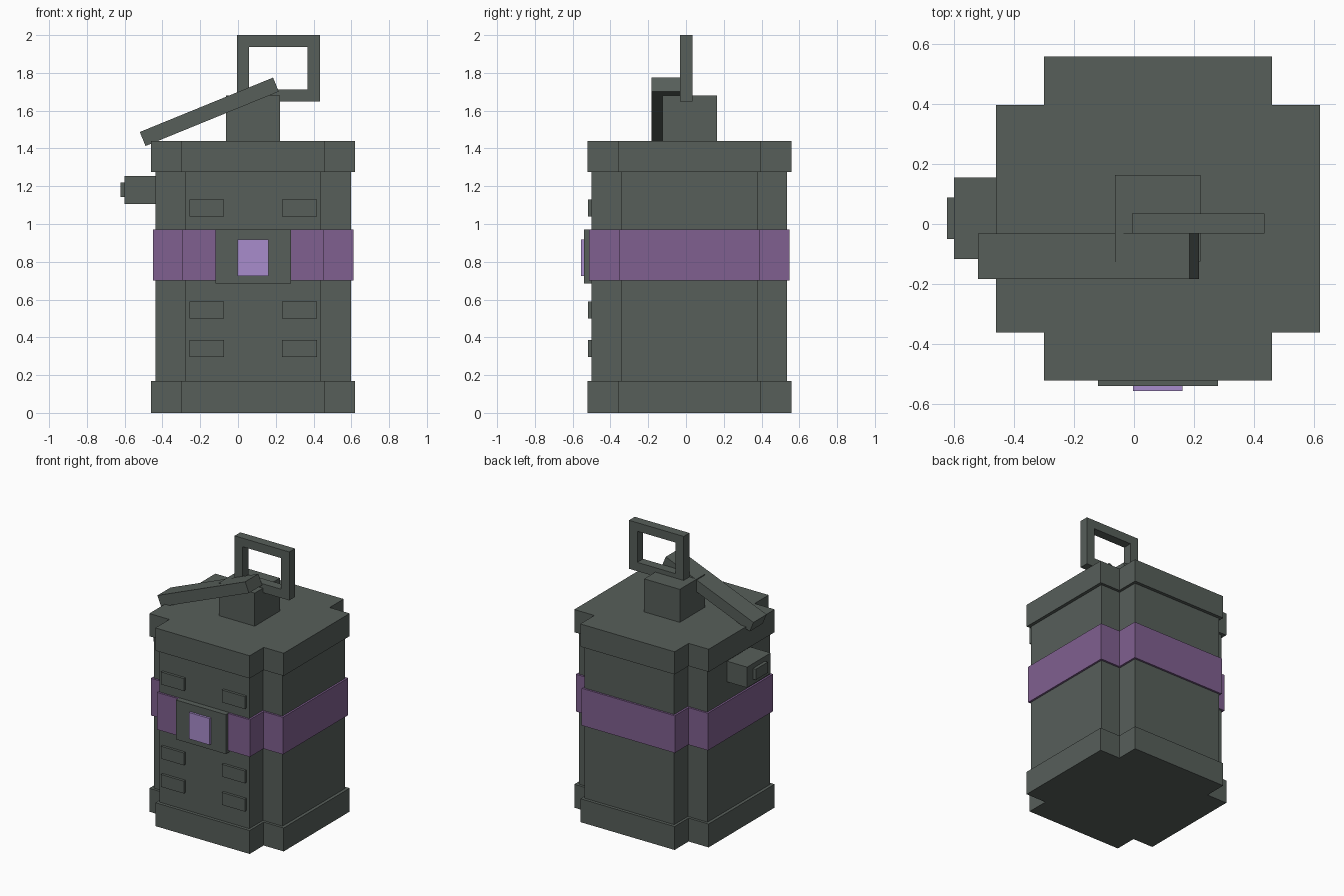
import bpy
import bmesh
from math import radians
from mathutils import Matrix

cube = bpy.data.objects.get("Cube")
if cube:
    bpy.data.objects.remove(cube, do_unlink=True)

CX, CY = 0.08, 0.018  # axis of the canister


def material(name, rgb):
    mat = bpy.data.materials.new(name)
    mat.use_nodes = True
    mat.diffuse_color = (*rgb, 1)
    mat.node_tree.nodes["Principled BSDF"].inputs["Base Color"].default_value = (*rgb, 1)
    return mat


GREY = material("green_grey_metal", (0.095, 0.114, 0.102))
PURPLE = material("purple_band", (0.216, 0.117, 0.279))
LILAC = material("lilac_light", (0.392, 0.263, 0.604))


def finish(name, bm, mat):
    bmesh.ops.recalc_face_normals(bm, faces=bm.faces)
    mesh = bpy.data.meshes.new(name)
    bm.to_mesh(mesh)
    bm.free()
    mesh.materials.append(mat)
    obj = bpy.data.objects.new(name, mesh)
    bpy.context.collection.objects.link(obj)
    return obj


def box(name, x, y, z, mat=GREY):
    """Box from its (min, max) range on each axis."""
    bm = bmesh.new()
    size = [b - a for a, b in (x, y, z)]
    mid = [(a + b) / 2 for a, b in (x, y, z)]
    bmesh.ops.create_cube(bm, size=1, matrix=Matrix.Translation(mid) @ Matrix.Diagonal((*size, 1)))
    return finish(name, bm, mat)


def notched_prism(name, outer, inner, z0, z1, mat=GREY):
    """Square prism with a square notch at each corner."""
    bm = bmesh.new()
    ring = []
    for sx, sy in ((1, 1), (-1, 1), (-1, -1), (1, -1)):
        corner = [(outer, inner), (inner, inner), (inner, outer)]
        if sx * sy < 0:
            corner.reverse()
        ring += [bm.verts.new((CX + sx * a, CY + sy * b, z0)) for a, b in corner]
    base = bm.faces.new(ring)
    top = bmesh.ops.extrude_face_region(bm, geom=[base], use_keep_orig=True)
    verts = [g for g in top["geom"] if isinstance(g, bmesh.types.BMVert)]
    bmesh.ops.translate(bm, verts=verts, vec=(0, 0, z1 - z0))
    return finish(name, bm, mat)


# Canister body, end caps and band
notched_prism("body", 0.517, 0.36, 0.17, 1.275)
notched_prism("base_cap", 0.54, 0.379, 0, 0.17)
notched_prism("top_cap", 0.54, 0.379, 1.275, 1.44)
notched_prism("band", 0.531, 0.374, 0.70, 0.97, PURPLE)

# Front plate with its light
box("front_plate", (-0.12, 0.28), (-0.54, -0.45), (0.685, 0.971))
box("front_light", (-0.003, 0.162), (-0.556, -0.53), (0.725, 0.917), LILAC)

# Raised front panels, mirrored about the axis
for row, z in enumerate((0.295, 0.50, 1.04)):
    for label, side in (("left", 1), ("right", -1)):
        x = sorted((CX + side * 0.153, CX + side * 0.337))
        box(f"panel_{label}_{row + 1}", x, (-0.518, -0.48), (z, z + 0.09))

# Side fitting
box("side_box", (-0.60, -0.40), (-0.116, 0.155), (1.105, 1.255))
box("side_button", (-0.623, -0.59), (-0.05, 0.088), (1.142, 1.22))

# Neck post and tilted lever
box("neck", (-0.064, 0.222), (-0.125, 0.163), (1.43, 1.68))
lever = box("lever", (-0.381, 0.381), (-0.183, -0.032), (-0.04, 0.04))
lever.location = (-0.152, 0, 1.594)
lever.rotation_euler.y = radians(-22.2)

# Pull ring: square frame from an inset, bridged front to back
bm = bmesh.new()
loops = []
for y in (-0.031, 0.035):
    for x0, x1, z0, z1 in ((-0.006, 0.434, 1.648, 2.0), (0.059, 0.367, 1.712, 1.938)):
        loops.append([bm.verts.new(p) for p in ((x0, y, z0), (x1, y, z0), (x1, y, z1), (x0, y, z1))])
front_out, front_in, back_out, back_in = loops
for a, b in ((front_out, front_in), (front_in, back_in), (back_in, back_out), (back_out, front_out)):
    for i in range(4):
        j = (i + 1) % 4
        bm.faces.new((a[i], a[j], b[j], b[i]))
finish("pull_ring", bm, GREY)
